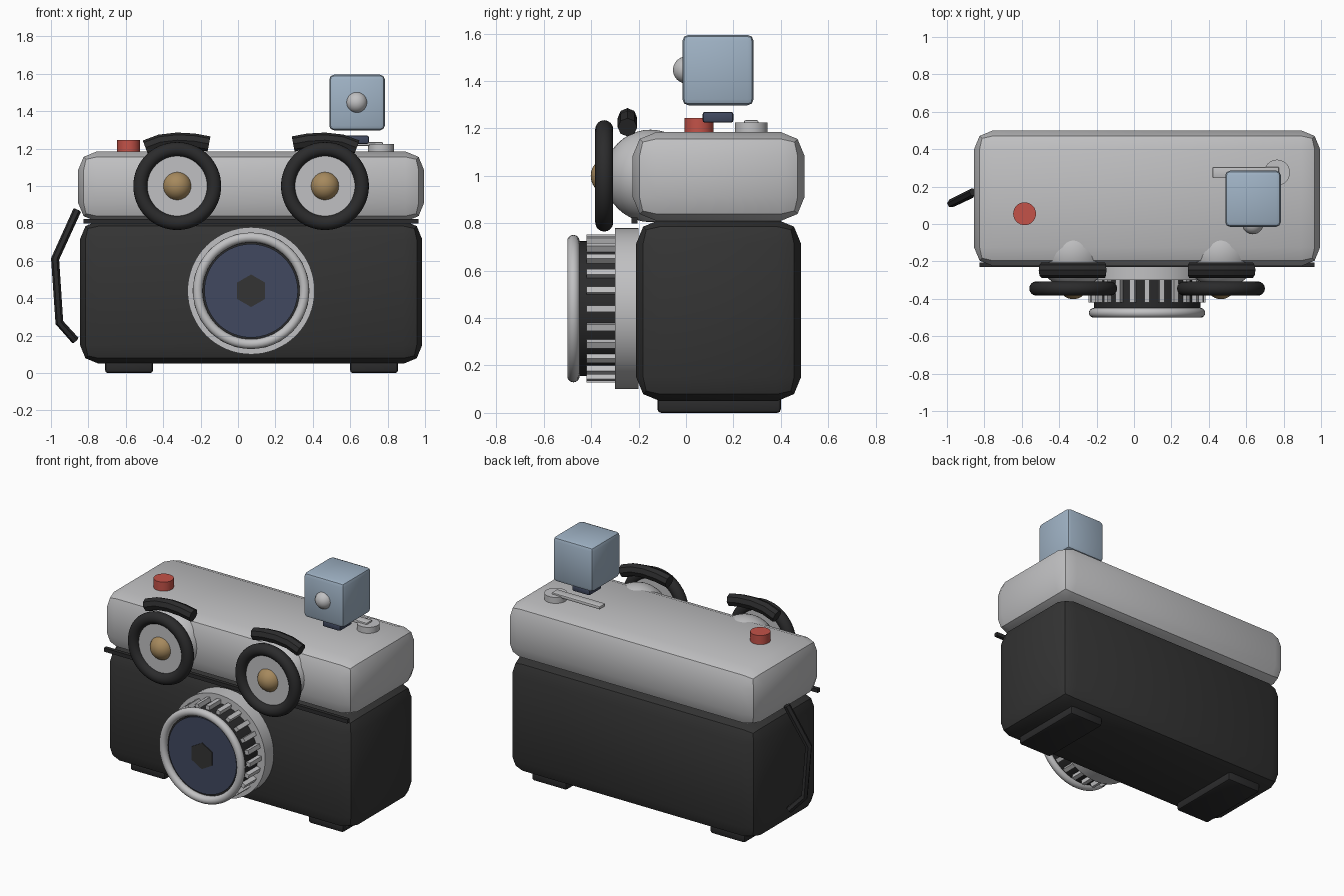
import bpy
import math
from mathutils import Vector

old = bpy.data.objects.get("Cube")
if old:
    bpy.data.objects.remove(old, do_unlink=True)


def material(name, r, g, b):
    m = bpy.data.materials.new(name)
    m.use_nodes = True
    m.diffuse_color = (r, g, b, 1)
    bsdf = next(n for n in m.node_tree.nodes if n.type == 'BSDF_PRINCIPLED')
    bsdf.inputs["Base Color"].default_value = (r, g, b, 1)
    return m


SILVER = material("silver_grey", .53, .53, .54)
LEATHER = material("dark_leather", .034, .034, .034)
BLACK = material("black_rubber", .024, .024, .025)
NAVY = material("navy_glass", .052, .066, .115)
BLUE = material("pale_blue", .35, .45, .56)
RED = material("button_red", .55, .085, .065)
AMBER = material("amber_brown", .38, .25, .11)
FORWARD = (math.pi / 2, 0, 0)


def finish(name, mat, bevel=0, segments=2):
    ob = bpy.context.object
    ob.name = name
    ob.data.materials.append(mat)
    if bevel:
        bpy.ops.object.transform_apply(location=False, rotation=False, scale=True)
        mod = ob.modifiers.new("Rounded edges", 'BEVEL')
        mod.width = bevel
        mod.segments = segments
        mod.limit_method = 'ANGLE'
        bpy.ops.object.modifier_apply(modifier=mod.name)
    bpy.ops.object.shade_smooth_by_angle(angle=math.radians(30))
    return ob


def box(name, mat, low, high, bevel=0, segments=2):
    low, high = Vector(low), Vector(high)
    bpy.ops.mesh.primitive_cube_add(size=1, location=(low + high) / 2)
    bpy.context.object.scale = high - low
    return finish(name, mat, bevel, segments)


def disc(name, mat, centre, radius, depth, rot=(0, 0, 0), sides=64, bevel=0):
    bpy.ops.mesh.primitive_cylinder_add(vertices=sides, radius=radius, depth=depth,
                                        location=centre, rotation=rot)
    return finish(name, mat, bevel)


def ball(name, mat, centre, radius):
    bpy.ops.mesh.primitive_uv_sphere_add(segments=32, ring_count=20, radius=radius,
                                         location=centre)
    return finish(name, mat)


def ring(name, mat, centre, major, minor):
    bpy.ops.mesh.primitive_torus_add(major_radius=major, minor_radius=minor,
                                     major_segments=64, minor_segments=16,
                                     location=centre, rotation=FORWARD)
    return finish(name, mat)


def rod(name, mat, points, radius, resolution):
    curve = bpy.data.curves.new(name, 'CURVE')
    curve.dimensions = '3D'
    curve.bevel_depth = radius
    curve.bevel_resolution = resolution
    curve.use_fill_caps = True
    line = curve.splines.new('POLY')
    line.points.add(len(points) - 1)
    for p, co in zip(line.points, points):
        p.co = (*co, 1)
    line.use_smooth = False
    ob = bpy.data.objects.new(name, curve)
    bpy.context.collection.objects.link(ob)
    bpy.ops.object.select_all(action='DESELECT')
    ob.select_set(True)
    bpy.context.view_layer.objects.active = ob
    bpy.ops.object.convert(target='MESH')
    return finish(name, mat)


# Camera case, cover, trim and feet
box("lower_body", LEATHER, (-.845, -.21, .05), (.985, .485, .815), .1)
box("top_cover", SILVER, (-.855, -.225, .81), (.995, .5, 1.185), .1)
box("trim_strip", BLACK, (-.825, -.23, .80), (.965, -.205, .825))
for side, x in (("right", -.5825), ("left", .7275)):
    box(side + "_foot", BLACK, (x - .128, -.12, 0), (x + .128, .4, .07), .015)

# Lens barrel with grip ribs
LX, LZ = .07, .44
disc("lens_mount", SILVER, (LX, -.25, LZ), .34, .1, FORWARD)
disc("lens_core", BLACK, (LX, -.365, LZ), .285, .2, FORWARD)
ring("lens_rim", SILVER, (LX, -.475, LZ), .285, .026)
disc("lens_glass", NAVY, (LX, -.468, LZ), .25, .012, FORWARD)
aperture = disc("lens_aperture", LEATHER, (LX, -.476, LZ), .087, .008, FORWARD, 6)
COUNT = 24
for i in range(COUNT):
    a = 2 * math.pi * i / COUNT
    bpy.ops.mesh.primitive_cube_add(
        size=1, location=(LX + .292 * math.cos(a), -.36, LZ + .292 * math.sin(a)),
        rotation=(0, -a, 0))
    bpy.context.object.scale = (.04, .12, .028)
    finish("grip_rib", SILVER)

# Eyes with rubber rings and curved brows
for side, x, s in (("right", -.325, 1), ("left", .465, -1)):
    ball(side + "_eye_ball", SILVER, (x, -.15, 1), .195)
    disc(side + "_eye_face", SILVER, (x, -.335, 1), .18, .03, FORWARD)
    ring(side + "_eye_ring", BLACK, (x, -.345, 1), .197, .038)
    ball(side + "_iris", AMBER, (x, -.323, 1), .079)
    path = [(-.17, .205), (-.09, .235), (0, .245), (.09, .24), (.17, .225)]
    rod(side + "_brow", BLACK, [(x + s * u, -.247, 1 + v) for u, v in path], .041, 2)

# Flash cube on its shoe
box("flash_shoe", NAVY, (.57, .07, 1.225), (.7, .2, 1.27), .01)
box("flash_cube", BLUE, (.488, -.015, 1.298), (.785, .285, 1.595), .025)
ball("flash_bulb", SILVER, (.635, .002, 1.447), .057)

# Shutter button and winding lever
disc("shutter_button", RED, (-.585, .055, 1.21), .061, .07, sides=32)
disc("winder_knob", SILVER, (.765, .275, 1.2), .069, .05, sides=32)
box("winder_lever", SILVER, (.42, .245, 1.214), (.775, .305, 1.235), .006)

# Side strap
rod("side_strap", BLACK, [(-.86, .17, .87), (-.978, .11, .61),
                          (-.955, .12, .27), (-.87, .16, .175)], .022, 1)
